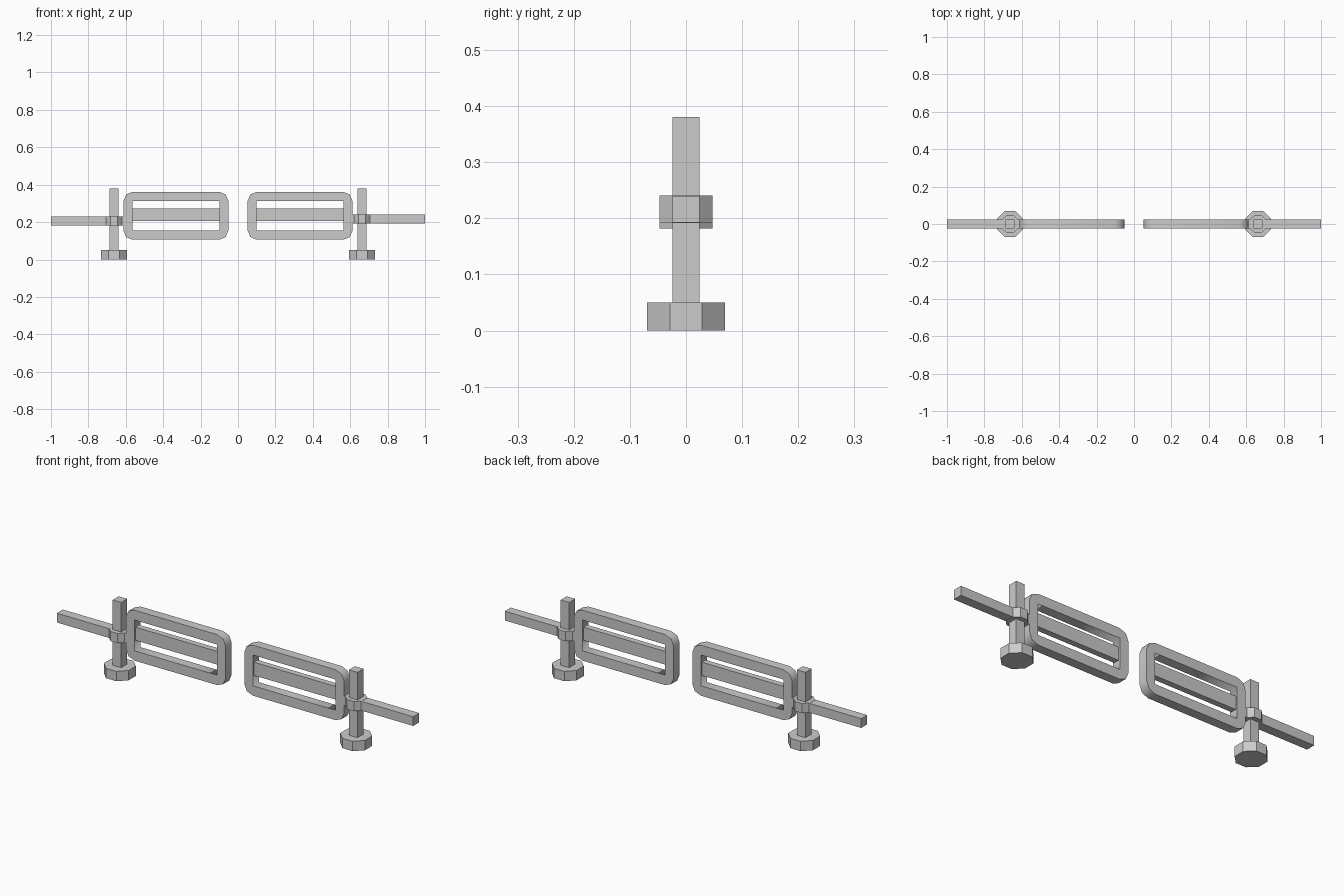
import bpy, math

if "Cube" in bpy.data.objects:
    bpy.data.objects.remove(bpy.data.objects["Cube"])

def box(name, x0, x1, y, z0, z1):
    bpy.ops.mesh.primitive_cube_add(size=1, location=((x0 + x1) / 2, 0, (z0 + z1) / 2))
    o = bpy.context.object
    o.name = name
    o.scale = (abs(x1 - x0), 2 * y, z1 - z0)
    bpy.ops.object.transform_apply(location=False, rotation=False, scale=True)
    return o

def octagon(name, x, r, z0, z1):
    bpy.ops.mesh.primitive_cylinder_add(vertices=8, radius=r, depth=z1 - z0,
        location=(x, 0, (z0 + z1) / 2), rotation=(0, 0, math.pi / 8))
    bpy.context.object.name = name

def rounded_rect(hx, hz, r, seg):
    # Outline of a rectangle with segmented round corners
    pts = []
    for k, (sx, sz) in enumerate([(1, 1), (-1, 1), (-1, -1), (1, -1)]):
        for i in range(seg + 1):
            a = math.pi / 2 * (k + i / seg)
            pts.append((sx * (hx - r) + r * math.cos(a), sz * (hz - r) + r * math.sin(a)))
    return pts

def frame(name, x, z, outer, inner, depth):
    cu = bpy.data.curves.new(name, 'CURVE')
    cu.dimensions = '2D'
    cu.fill_mode = 'BOTH'
    cu.extrude = depth
    for loop in (outer, inner):
        s = cu.splines.new('POLY')
        s.points.add(len(loop) - 1)
        for p, (u, v) in zip(s.points, loop):
            p.co = (u, v, 0, 1)
        s.use_cyclic_u = True
    o = bpy.data.objects.new(name, cu)
    bpy.context.collection.objects.link(o)
    o.location = (x, 0, z)
    o.rotation_euler = (math.pi / 2, 0, 0)
    bpy.ops.object.select_all(action='DESELECT')
    o.select_set(True)
    bpy.context.view_layer.objects.active = o
    bpy.ops.object.convert(target='MESH')

# The two halves match except for the height of the side arm
for side, s, arm_z in (("left", -1, 0.182), ("right", 1, 0.192)):
    px = s * 0.663
    # Foot, post and collar
    octagon(side + "_foot", px, 0.075, 0, 0.05)
    box(side + "_post", px - 0.024, px + 0.024, 0.024, 0.04, 0.381)
    octagon(side + "_collar", px, 0.051, arm_z, arm_z + 0.049)
    # Side arm, running through the post to the frame
    box(side + "_arm", s * 0.60, s * 1.0, 0.024, arm_z + 0.001, arm_z + 0.048)
    # Open frame with rounded outer corners
    hole = [(0.232, 0.078), (-0.232, 0.078), (-0.232, -0.078), (0.232, -0.078)]
    frame(side + "_frame", s * 0.332, 0.234, rounded_rect(0.28, 0.128, 0.048, 2), hole, 0.024)
    # Slat across the frame opening
    box(side + "_slat", s * 0.095, s * 0.568, 0.015, 0.205, 0.272)
